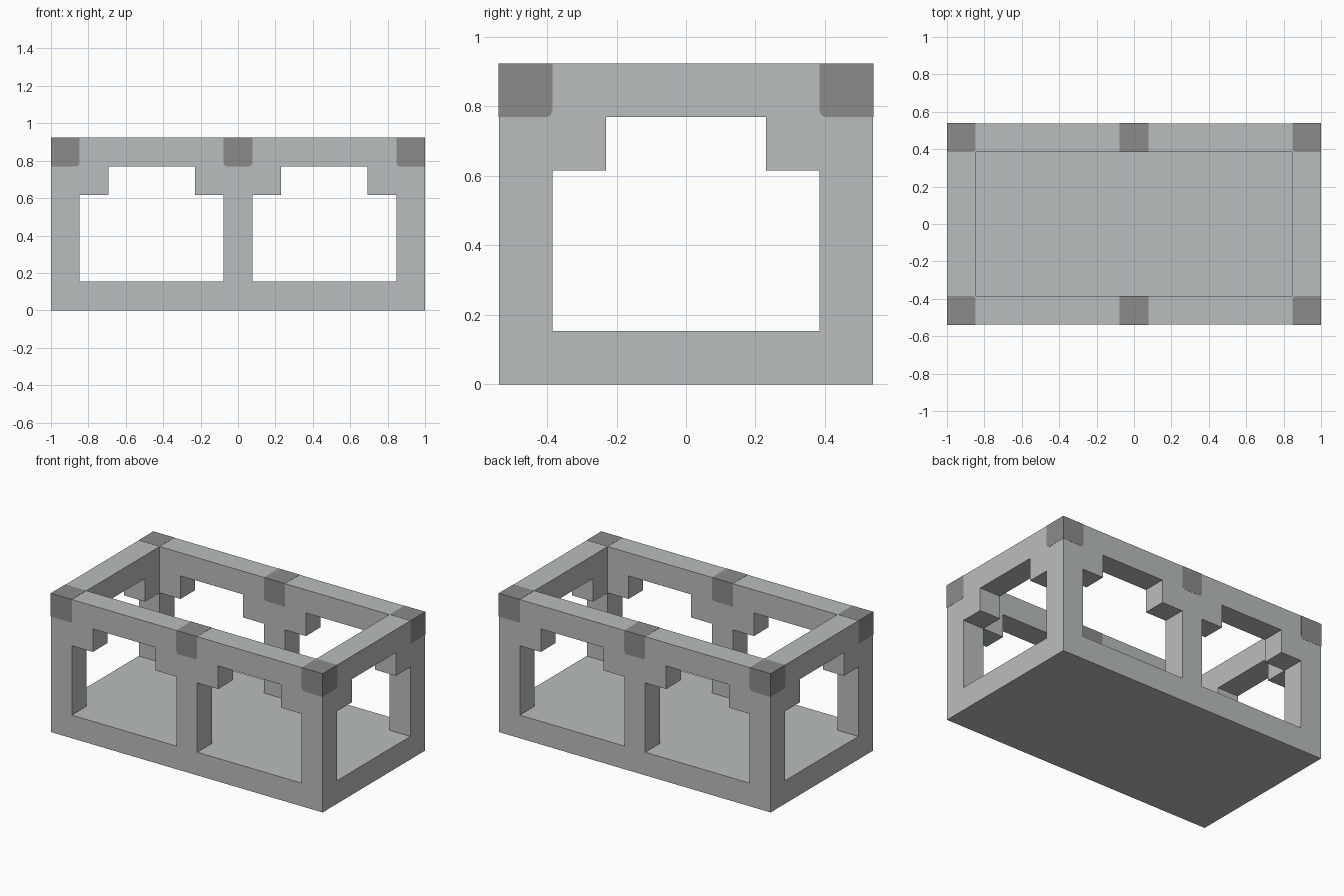
import bpy
import bmesh
from mathutils import Vector

cube = bpy.data.objects.get("Cube")
if cube:
    bpy.data.objects.remove(cube)

U = 2 / 13                      # thickness of every beam
X, Y, Z = 6.5 * U, 3.5 * U, 6 * U   # half length, half depth, height
PROUD = 0.001                   # painted joints sit just above the frame
CHAMFER = 0.018


def material(name, color):
    mat = bpy.data.materials.new(name)
    mat.use_nodes = True
    mat.diffuse_color = color
    mat.node_tree.nodes["Principled BSDF"].inputs["Base Color"].default_value = color
    return mat


light = material("light grey", (0.49, 0.515, 0.51, 1))
dark = material("dark grey", (0.26, 0.26, 0.26, 1))


def box(name, lo, hi, mat, chamfer_rule=None):
    """Box between two corners; edges picked by the rule are chamfered."""
    lo, hi = Vector(lo), Vector(hi)
    bm = bmesh.new()
    bmesh.ops.create_cube(bm, size=1)
    for v in bm.verts:
        v.co = (lo + hi) / 2 + v.co * (hi - lo)
    if chamfer_rule:
        mid = (lo + hi) / 2
        edges = [e for e in bm.edges
                 if chamfer_rule((e.verts[0].co + e.verts[1].co) / 2 - mid)]
        bmesh.ops.bevel(bm, geom=edges, offset=CHAMFER, segments=2,
                        profile=0.5, affect='EDGES')
    mesh = bpy.data.meshes.new(name)
    bm.to_mesh(mesh)
    bm.free()
    mesh.materials.append(mat)
    obj = bpy.data.objects.new(name, mesh)
    bpy.context.collection.objects.link(obj)
    return obj


def span(center, size=U):
    return center - size / 2, center + size / 2


def block(name, cx, cy, z0, z1):
    (x0, x1), (y0, y1) = span(cx), span(cy)
    return box(name, (x0, y0, z0), (x1, y1, z1), light)


# Base slab
box("base_slab", (-X, -Y, 0), (X, Y, U), light)

# Top rails
for side, s in (("front", -1), ("back", 1)):
    y0, y1 = span(s * (Y - U / 2))
    box(side + "_rail", (-X, y0, Z - U), (X, y1, Z), light)
for side, s in (("right", -1), ("left", 1)):
    x0, x1 = span(s * (X - U / 2))
    box(side + "_rail", (x0, U - Y, Z - U), (x1, Y - U, Z), light)

# Posts, brackets and painted joints
for depth, sy in (("front", -1), ("back", 1)):
    cy = sy * (Y - U / 2)
    for place, sx in (("right", -1), ("middle", 0), ("left", 1)):
        cx = sx * (X - U / 2)
        tag = depth + "_" + place
        block(tag + "_post", cx, cy, U, Z - U)

        # Brackets under the long rails, on the open sides of the post
        for d in ([-sx] if sx else [-1, 1]):
            block(tag + "_long_bracket", cx + d * U, cy, Z - 2 * U, Z - U)

        # Bracket under the end rail
        if sx:
            block(tag + "_end_bracket", cx, cy - sy * U, Z - 2 * U, Z - U)

        # Joint block: proud only on the exposed sides
        (x0, x1), (y0, y1) = span(cx), span(cy)
        if sx:
            x0, x1 = x0 - PROUD * (sx < 0), x1 + PROUD * (sx > 0)
            y0, y1 = y0 - PROUD * (sy < 0), y1 + PROUD * (sy > 0)

            def rule(p, sx=sx, sy=sy):
                inner = [p.x * sx < -0.01, p.y * sy < -0.01, p.z < -0.01]
                return sum(inner) == 2 and sum(abs(c) < 0.01 for c in p) == 1
        else:
            y0, y1 = y0 - PROUD, y1 + PROUD

            def rule(p):
                return abs(p.y) < 0.01 and p.z < -0.01
        box(tag + "_joint", (x0, y0, Z - U), (x1, y1, Z + PROUD), dark, rule)
